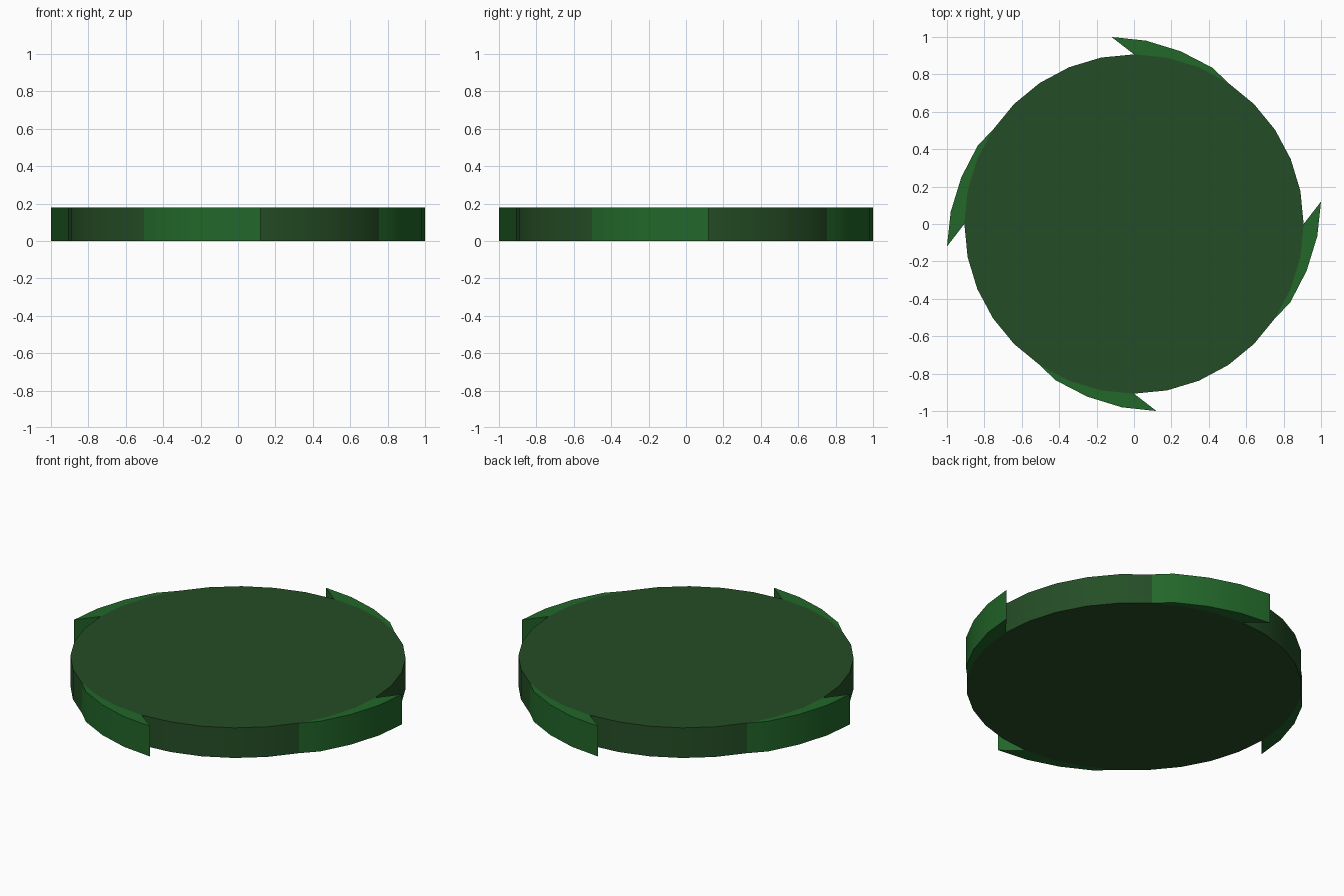
import bpy, math

if "Cube" in bpy.data.objects:
    bpy.data.objects.remove(bpy.data.objects["Cube"])

R, H, SIDES = 0.907, 0.18, 32


def material(name, color):
    m = bpy.data.materials.new(name)
    m.diffuse_color = color
    m.use_nodes = True
    m.node_tree.nodes["Principled BSDF"].inputs["Base Color"].default_value = m.diffuse_color
    return m


def prism(name, outline, mat):
    """Extrude a counter-clockwise outline from z = 0 to z = H."""
    n = len(outline)
    verts = [(x, y, z) for z in (0, H) for x, y in outline]
    faces = [tuple(reversed(range(n))), tuple(range(n, 2 * n))]
    faces += [(i, (i + 1) % n, n + (i + 1) % n, n + i) for i in range(n)]
    mesh = bpy.data.meshes.new(name)
    mesh.from_pydata(verts, [], faces)
    mesh.materials.append(mat)
    ob = bpy.data.objects.new(name, mesh)
    bpy.context.collection.objects.link(ob)
    bpy.ops.object.select_all(action='DESELECT')
    ob.select_set(True)
    bpy.context.view_layer.objects.active = ob
    bpy.ops.object.shade_smooth_by_angle(angle=math.radians(30))
    return ob


def rim(i):
    a = 2 * math.pi * i / SIDES
    return (R * math.cos(a), R * math.sin(a))


dark = material("dark_green", (0.018, 0.075, 0.019, 1))
bright = material("bright_green", (0.016, 0.135, 0.023, 1))

# Round disc
prism("disc", [rim(i) for i in range(SIDES)], dark)

# Four curved teeth around the rim, each following the disc on its inner side
outer = [(0.42, 0.835), (0.25, 0.923), (0.065, 0.98), (-0.12, 1.0)]
inner = [rim(i) for i in (8, 7, 6, 5)]
for k in range(4):
    c, s = (1, 0, -1, 0)[k], (0, 1, 0, -1)[k]
    prism(f"tooth_{k + 1}", [(c * x - s * y, s * x + c * y) for x, y in outer + inner], bright)
